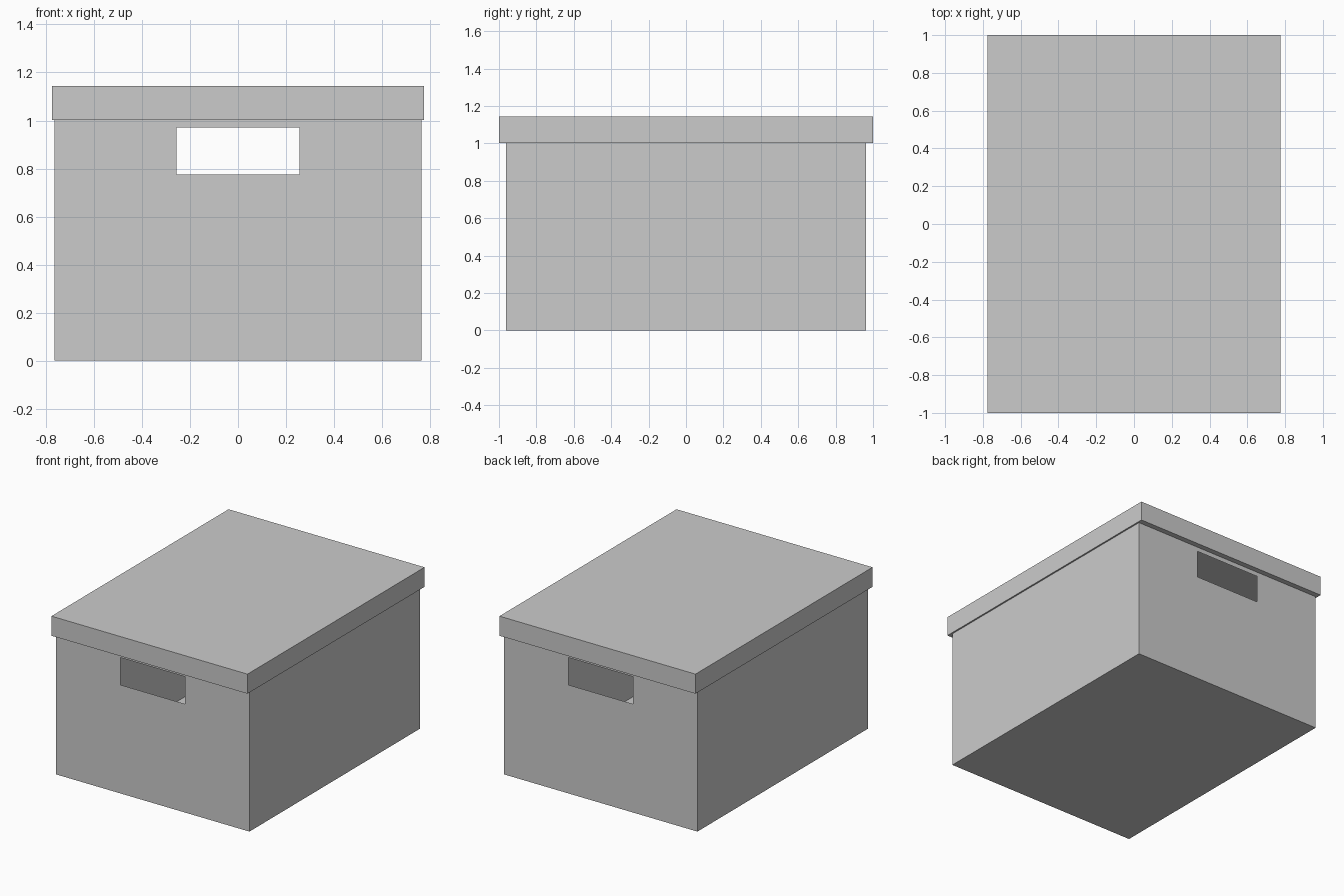
import bpy, bmesh

if "Cube" in bpy.data.objects:
    bpy.data.objects.remove(bpy.data.objects["Cube"])

BX, BY, BZ = 0.764, 0.962, 1.003       # box half width, half depth, height
LX, LY, LZ = 0.775, 1.0, 1.143         # lid half width, half depth, top
HX, HZ0, HZ1 = 0.256, 0.776, 0.971     # hand hole half width, bottom, top


def make_object(name, bm):
    bmesh.ops.remove_doubles(bm, verts=bm.verts, dist=1e-5)
    mesh = bpy.data.meshes.new(name)
    bm.to_mesh(mesh)
    bm.free()
    obj = bpy.data.objects.new(name, mesh)
    bpy.context.collection.objects.link(obj)
    return obj


def face(bm, pts):
    bm.faces.new([bm.verts.new(p) for p in pts])


# Thin-walled open box with a hand hole in each end
bm = bmesh.new()
outer = [(-BX, 0), (BX, 0), (BX, BZ), (-BX, BZ)]
hole = [(-HX, HZ0), (HX, HZ0), (HX, HZ1), (-HX, HZ1)]
for s in (1, -1):
    # end panel: a ring of four faces around the hole
    for i in range(4):
        j = (i + 1) % 4
        ring = (outer[i], outer[j], hole[j], hole[i])
        face(bm, [(s * x, -s * BY, z) for x, z in ring])
    # side panel
    face(bm, [(s * BX, -s * BY, 0), (s * BX, s * BY, 0),
              (s * BX, s * BY, BZ), (s * BX, -s * BY, BZ)])
# floor
face(bm, [(-BX, -BY, 0), (-BX, BY, 0), (BX, BY, 0), (BX, -BY, 0)])
make_object("box_body", bm)

# Overhanging lid
bm = bmesh.new()
bmesh.ops.create_cube(bm, size=1)
bmesh.ops.scale(bm, vec=(2 * LX, 2 * LY, LZ - BZ), verts=bm.verts)
bmesh.ops.translate(bm, vec=(0, 0, (LZ + BZ) / 2), verts=bm.verts)
make_object("lid", bm)
